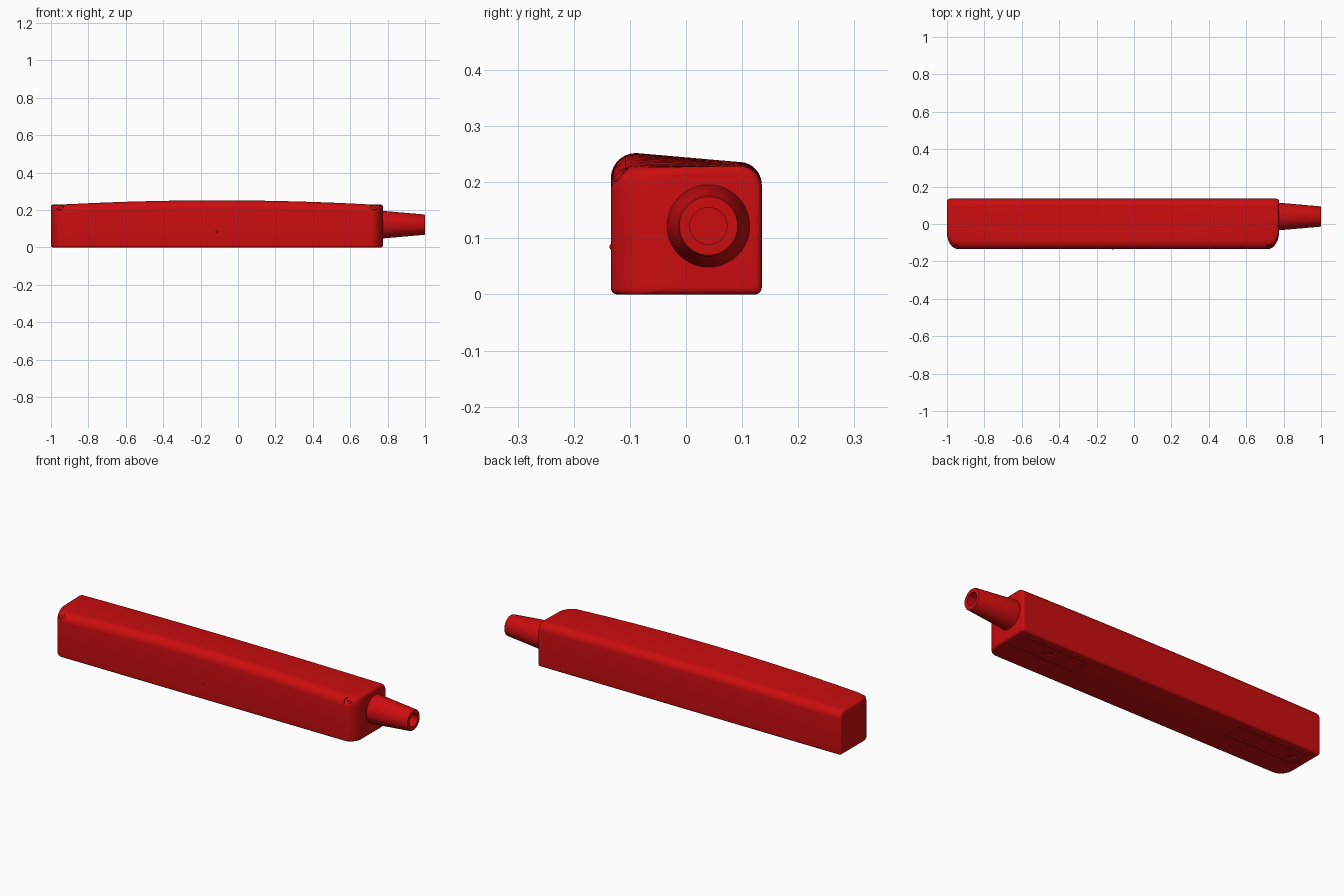
import bpy, bmesh, math
from mathutils import Vector, Matrix

if "Cube" in bpy.data.objects:
    bpy.data.objects.remove(bpy.data.objects["Cube"])

COLOUR = (0.6, 0.004, 0.005, 1)
red = bpy.data.materials.new("red plastic")
red.use_nodes = True
red.diffuse_color = COLOUR
red.node_tree.nodes["Principled BSDF"].inputs["Base Color"].default_value = COLOUR

LEFT, RIGHT = -1.0, 0.775
MID, HALF = (LEFT + RIGHT) / 2, (RIGHT - LEFT) / 2
AXIS_Y, AXIS_Z = 0.04, 0.122


def finish(name, bm, smooth=True):
    bmesh.ops.recalc_face_normals(bm, faces=bm.faces[:])
    mesh = bpy.data.meshes.new(name)
    bm.to_mesh(mesh)
    bm.free()
    ob = bpy.data.objects.new(name, mesh)
    bpy.context.collection.objects.link(ob)
    mesh.materials.append(red)
    if smooth:
        shade(ob)
    return ob


def shade(ob):
    bpy.ops.object.select_all(action="DESELECT")
    ob.select_set(True)
    bpy.context.view_layer.objects.active = ob
    bpy.ops.object.shade_smooth_by_angle(angle=math.radians(35))


def loft(rings, cap=True, closed=False):
    bm = bmesh.new()
    rows = [[bm.verts.new(p) for p in ring] for ring in rings]
    pairs = list(zip(rows, rows[1:])) + ([(rows[-1], rows[0])] if closed else [])
    for a, b in pairs:
        for i in range(len(a)):
            j = (i + 1) % len(a)
            bm.faces.new((a[i], a[j], b[j], b[i]))
    if cap:
        bm.faces.new(rows[0])
        bm.faces.new(rows[-1])
    return bm


def cylinder(name, centre, axis, radius, depth):
    turn = Vector((0, 0, 1)).rotation_difference(Vector(axis)).to_matrix().to_4x4()
    bm = bmesh.new()
    bmesh.ops.create_cone(bm, cap_ends=True, segments=24, radius1=radius, radius2=radius,
                          depth=depth, matrix=Matrix.Translation(centre) @ turn)
    return finish(name, bm)


def box(name, x0, x1, y0, y1, z0, z1):
    size = Matrix.Diagonal((x1 - x0, y1 - y0, z1 - z0, 1))
    place = Matrix.Translation(((x0 + x1) / 2, (y0 + y1) / 2, (z0 + z1) / 2))
    bm = bmesh.new()
    bmesh.ops.create_cube(bm, size=1, matrix=place @ size)
    return finish(name, bm, False)


def cut(ob, cutter):
    mod = ob.modifiers.new("cut", "BOOLEAN")
    mod.operation, mod.solver, mod.object = "DIFFERENCE", "EXACT", cutter
    bpy.context.view_layer.objects.active = ob
    bpy.ops.object.modifier_apply(modifier=mod.name)
    bpy.data.objects.remove(cutter)


# Main body: rounded sections with an arched top and rounded front ends
def section(x):
    d = min(x - LEFT, RIGHT - x)
    t2 = ((x - MID) / HALF) ** 2
    edge = 0.012
    shrink = edge - math.sqrt(max(0, edge**2 - max(0, edge - d) ** 2))
    sweep = 0.09 * (1 - math.sqrt(max(0, 1 - max(0, 1 - d / 0.06) ** 2)))
    front, back = -0.134 + max(sweep, shrink), 0.135 - shrink
    top_f, top_b = 0.252 - 0.026 * t2 - shrink, 0.236 - 0.007 * t2 - shrink
    corners = [(front, shrink, 0.012, 180), (back, shrink, 0.012, 270),
               (back, top_b, 0.04, 0), (front, top_f, 0.045, 90)]
    ring = []
    for y, z, r, start in corners:
        cy = y + r if y == front else y - r
        cz = z + r if z == shrink else z - r
        for k in range(8):
            a = math.radians(start + 90 * k / 7)
            ring.append((x, cy + r * math.cos(a), cz + r * math.sin(a)))
    return ring


ends = [0.06 * (1 - math.cos(math.pi / 2 * k / 14)) for k in range(15)]
middle = [LEFT + 0.06 + (2 * HALF - 0.12) * k / 24 for k in range(1, 24)]
stations = [LEFT + d for d in ends] + middle + [RIGHT - d for d in reversed(ends)]
body = finish("body", loft([section(x) for x in stations]), False)

# Recessed screws in the two upper front corners
slant = Vector((0, -1, 1)).normalized()
for side, x in (("left", RIGHT - 0.045), ("right", LEFT + 0.045)):
    spot = Vector((x, -0.121, 0.211))
    cut(body, cylinder("cutter", spot + slant * 0.016, slant, 0.022, 0.04))
    screw = cylinder(side + "_corner_screw", spot - slant * 0.004, slant, 0.012, 0.006)
    cut(screw, cylinder("cutter", spot, slant, 0.005, 0.008))

# Inset base panels, each with a sunken screw
for side, x0, x1, sx in (("left", 0.36, 0.74, 0.55), ("right", -0.95, -0.55, -0.91)):
    y0, y1, gap = AXIS_Y - 0.05, AXIS_Y + 0.05, 0.002
    cut(body, box("cutter", x0, x1, y0, y1, -0.02, 0.008))
    panel = box(side + "_base_panel", x0 + gap, x1 - gap, y0 + gap, y1 - gap, 0.0005, 0.009)
    cut(panel, cylinder("cutter", (sx, AXIS_Y, 0), (0, 0, 1), 0.02, 0.04))
    screw = cylinder(side + "_base_screw", (sx, AXIS_Y, 0.007), (0, 0, 1), 0.015, 0.008)
    cut(screw, cylinder("cutter", (sx, AXIS_Y, 0.002), (0, 0, 1), 0.006, 0.008))
shade(body)

# Tapered cable sleeve with a bored end
profile = [(0.76, 0.074), (0.776, 0.0735), (0.995, 0.0545), (1.0, 0.052),
           (1.0, 0.033), (0.9, 0.033)]
steps = [2 * math.pi * k / 40 for k in range(40)]
finish("cable_sleeve", loft([[(x, AXIS_Y + r * math.cos(a), AXIS_Z + r * math.sin(a))
                             for a in steps] for x, r in profile]))

# Small indicator on the front
bm = bmesh.new()
bmesh.ops.create_uvsphere(bm, u_segments=16, v_segments=8, radius=0.006,
                          matrix=Matrix.Translation((MID, -0.1305, 0.085)))
finish("indicator", bm)
